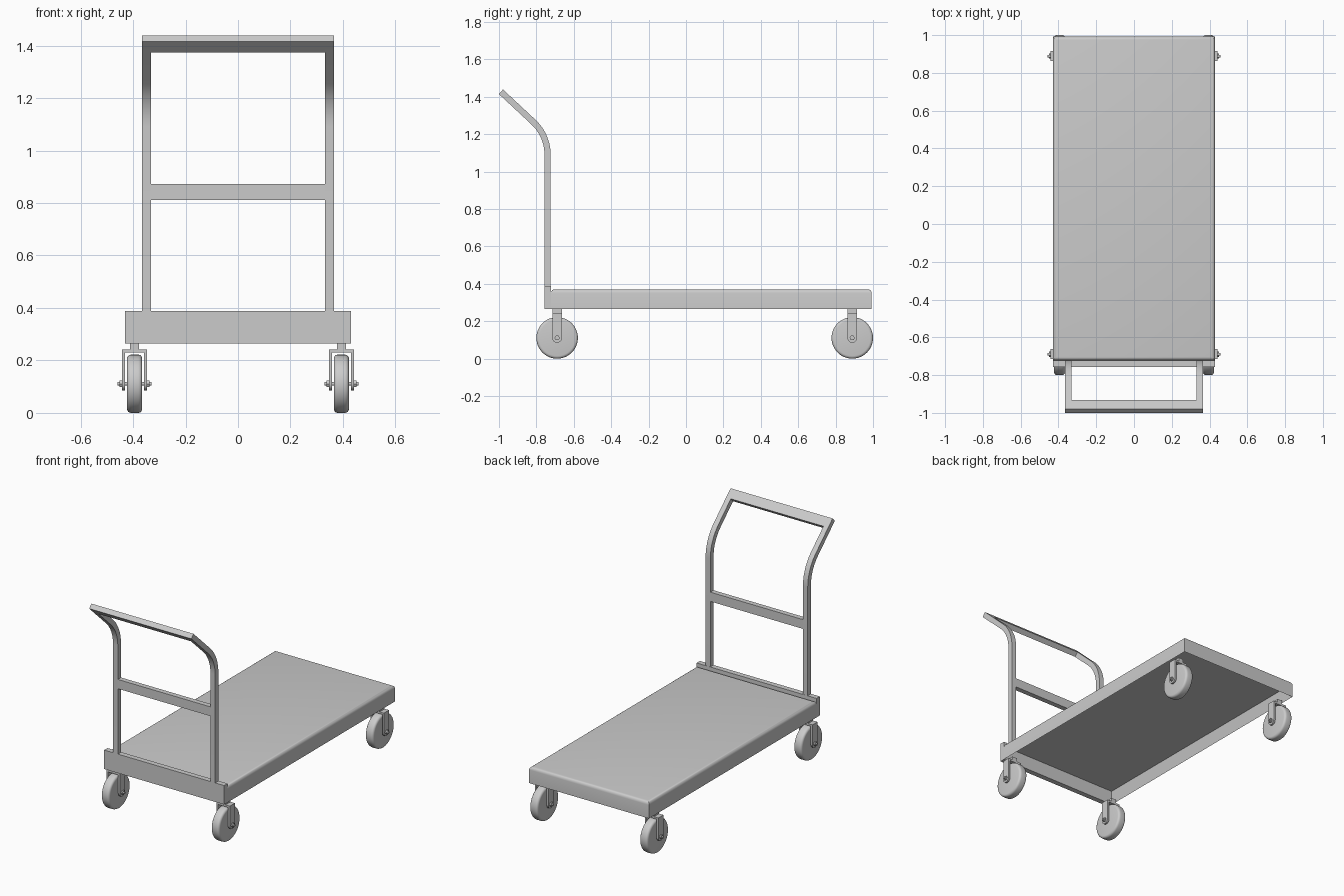
import bpy, bmesh, math
from mathutils import Matrix

if "Cube" in bpy.data.objects:
    bpy.data.objects.remove(bpy.data.objects["Cube"], do_unlink=True)

GREY = (0.6, 0.6, 0.6, 1)
mat = bpy.data.materials.new("light_grey_metal")
mat.use_nodes = True
mat.diffuse_color = GREY
mat.node_tree.nodes["Principled BSDF"].inputs["Base Color"].default_value = GREY


def finish(name, bm, smooth=False):
    bmesh.ops.recalc_face_normals(bm, faces=bm.faces[:])
    mesh = bpy.data.meshes.new(name)
    bm.to_mesh(mesh)
    bm.free()
    mesh.materials.append(mat)
    ob = bpy.data.objects.new(name, mesh)
    bpy.context.collection.objects.link(ob)
    if smooth:
        bpy.ops.object.select_all(action='DESELECT')
        ob.select_set(True)
        bpy.context.view_layer.objects.active = ob
        bpy.ops.object.shade_smooth_by_angle(angle=math.radians(35))
    return ob


def box_mesh(lo, hi):
    bm = bmesh.new()
    bmesh.ops.create_cube(bm, size=1)
    for v in bm.verts:
        for i in range(3):
            v.co[i] = lo[i] if v.co[i] < 0 else hi[i]
    return bm


def box(name, lo, hi):
    return finish(name, box_mesh(lo, hi))


def extrude_x(name, outline, x0, x1):
    """Side outline of (y, z) points, extruded from x0 to x1."""
    bm = bmesh.new()
    face = bm.faces.new([bm.verts.new((x0, y, z)) for y, z in outline])
    new = bmesh.ops.extrude_face_region(bm, geom=[face])["geom"]
    verts = [g for g in new if isinstance(g, bmesh.types.BMVert)]
    bmesh.ops.translate(bm, verts=verts, vec=(x1 - x0, 0, 0))
    return finish(name, bm, True)


def disc_x(name, centre, radius, width, sides, bevel=0):
    """Cylinder lying along x, with optional rounded rims."""
    bm = bmesh.new()
    bmesh.ops.create_cone(bm, cap_ends=True, segments=sides, radius1=radius,
                          radius2=radius, depth=width)
    if bevel:
        rims = [e for e in bm.edges if any(len(f.verts) > 4 for f in e.link_faces)]
        bmesh.ops.bevel(bm, geom=rims, offset=bevel, segments=4, profile=0.5,
                        affect='EDGES')
    bm.transform(Matrix.Translation(centre) @ Matrix.Rotation(math.pi / 2, 4, 'Y'))
    return finish(name, bm, True)


HALF_W, BOTTOM, DECK_TOP, RAIL_TOP = 0.43, 0.265, 0.371, 0.388
FRONT, RAIL_BACK, BACK = -0.756, -0.722, 0.993

# Deck: rounded top edges, hollow underneath
bm = box_mesh((-HALF_W, RAIL_BACK, BOTTOM), (HALF_W, BACK, DECK_TOP))
under = min(bm.faces, key=lambda f: f.calc_center_median().z)
bmesh.ops.inset_region(bm, faces=[under], thickness=0.03)
bmesh.ops.translate(bm, verts=under.verts[:], vec=(0, 0, 0.075))
top = max(bm.faces, key=lambda f: f.calc_center_median().z)
bmesh.ops.bevel(bm, geom=top.edges[:], offset=0.02, segments=4, profile=0.5,
                affect='EDGES')
finish("deck", bm, True)

# Front rail with its end blocks
box("front_rail", (-0.4, FRONT, BOTTOM), (0.4, RAIL_BACK, RAIL_TOP))
for side, s in (("left", 1), ("right", -1)):
    xs = sorted((s * 0.4, s * HALF_W))
    box(side + "_rail_end", (xs[0], FRONT, BOTTOM), (xs[1], RAIL_BACK, RAIL_TOP))

# Handle: straight post, bend, then inclined grip
MID, HALF, BEND_Z, BEND_R = -0.74, 0.0165, 1.09, 0.24
TURN = math.radians(47)
GRIP = 0.237
path = [(MID, RAIL_TOP, 0)]
for i in range(11):
    a = TURN * i / 10
    path.append((MID - BEND_R * (1 - math.cos(a)), BEND_Z + BEND_R * math.sin(a), a))
dy, dz = -math.sin(TURN), math.cos(TURN)
ey, ez, _ = path[-1]
path.append((ey + dy * GRIP, ez + dz * GRIP, TURN))


def offset(points, d):
    return [(y + d * math.cos(a), z + d * math.sin(a)) for y, z, a in points]


post = offset(path, -HALF) + offset(path, HALF)[::-1]
grip = [(ey + dy * t, ez + dz * t, TURN) for t in (GRIP - 0.062, GRIP)]
bar = offset(grip, -HALF) + offset(grip, HALF)[::-1]
IN_X, OUT_X = 0.332, 0.366
extrude_x("left_handle_post", post, IN_X, OUT_X)
extrude_x("right_handle_post", post, -OUT_X, -IN_X)
extrude_x("handle_top_bar", bar, -IN_X, IN_X)
box("handle_cross_bar", (-IN_X, MID - HALF, 0.812), (IN_X, MID + HALF, 0.872))

# Casters
R, CX = 0.111, 0.394
for end, y in (("front", -0.689), ("back", 0.889)):
    for side, s in (("left", 1), ("right", -1)):
        tag, x = f"{end}_{side}_", s * CX
        disc_x(tag + "wheel", (x, y, R), R, 0.058, 48, 0.015)
        box(tag + "stem", (x - 0.017, y - 0.026, 0.24), (x + 0.017, y + 0.026, BOTTOM))
        box(tag + "fork_top", (x - 0.048, y - 0.026, 0.23), (x + 0.048, y + 0.026, 0.242))
        # fork legs with rounded lower ends
        leg = [(y + 0.026, 0.23), (y - 0.026, 0.23)]
        leg += [(y - 0.026 * math.cos(math.pi * i / 10), R - 0.026 * math.sin(math.pi * i / 10))
                for i in range(11)]
        for name, k in (("outer", s), ("inner", -s)):
            extrude_x(tag + name + "_fork_leg", leg, x + k * 0.036, x + k * 0.048)
            disc_x(tag + name + "_nut", (x + k * 0.052, y, R), 0.014, 0.01, 6)
        disc_x(tag + "axle", (x, y, R), 0.007, 0.13, 16)
